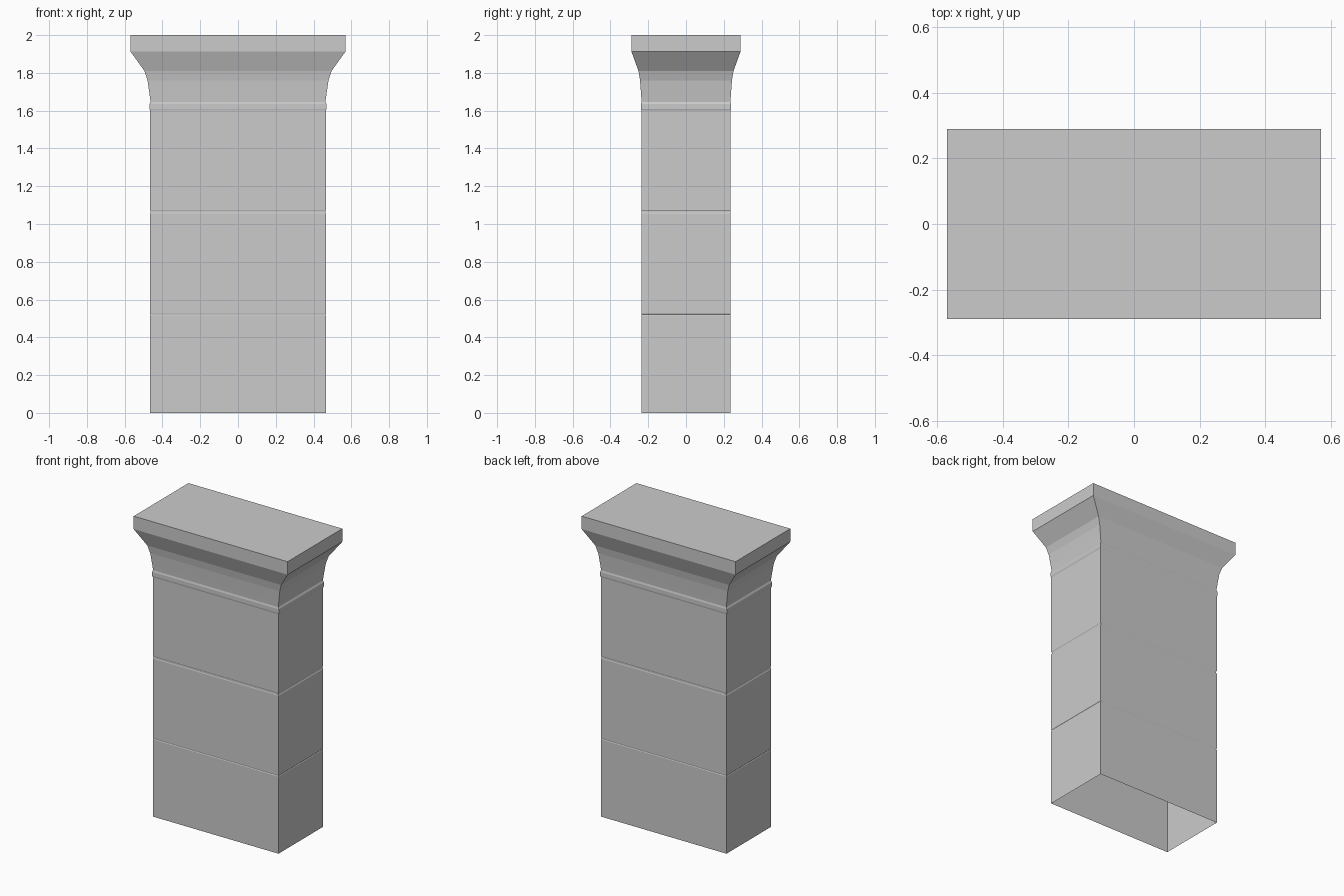
import bpy
import bmesh

if "Cube" in bpy.data.objects:
    bpy.data.objects.remove(bpy.data.objects["Cube"])

DEPTH_RATIO = 0.508  # depth is a fixed fraction of width all the way up

# Half width and height, from the open foot to the top slab
PROFILE = [
    (0.465, 0.0),
    (0.465, 0.515), (0.462, 0.520), (0.465, 0.525),                  # lower joint
    (0.465, 1.055), (0.462, 1.060), (0.462, 1.070), (0.465, 1.075),  # middle joint
    (0.465, 1.600), (0.469, 1.610), (0.469, 1.635), (0.463, 1.647),  # bead
    (0.468, 1.685), (0.479, 1.760), (0.495, 1.810),                  # flared neck
    (0.569, 1.913), (0.569, 2.0),                                    # top slab
]


def ring(bm, half, z):
    corners = ((-1, -1), (1, -1), (1, 1), (-1, 1))
    return [bm.verts.new((sx * half, sy * half * DEPTH_RATIO, z)) for sx, sy in corners]


# Stack rectangular rings and skin them; the foot stays open
bm = bmesh.new()
rings = [ring(bm, half, z) for half, z in PROFILE]
for low, high in zip(rings, rings[1:]):
    for i in range(4):
        j = (i + 1) % 4
        bm.faces.new((low[i], low[j], high[j], high[i]))
bm.faces.new(rings[-1])

mesh = bpy.data.meshes.new("pillar")
bm.to_mesh(mesh)
bm.free()
pillar = bpy.data.objects.new("pillar", mesh)
bpy.context.collection.objects.link(pillar)
